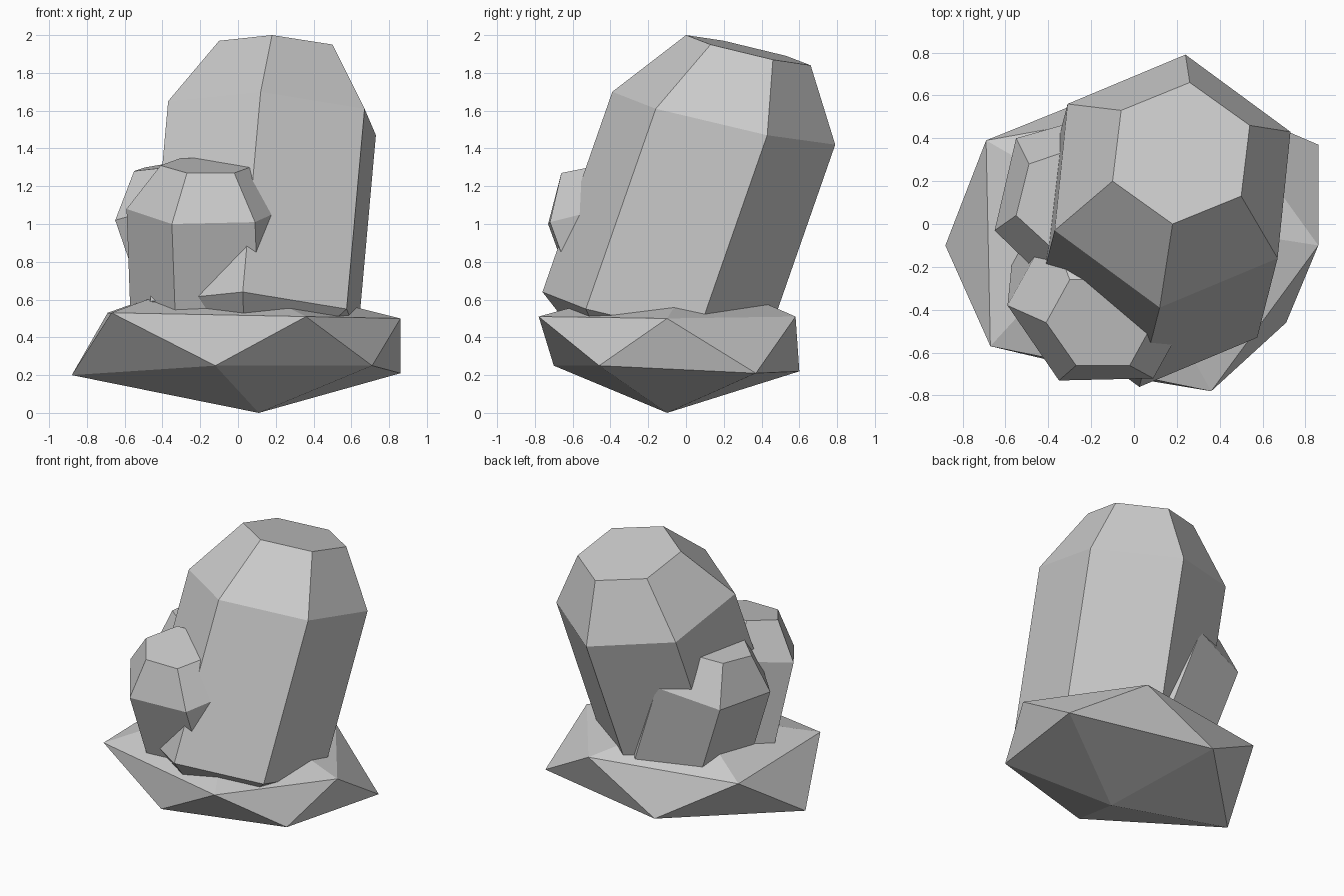
import bpy
import bmesh
from mathutils import Vector

cube = bpy.data.objects.get("Cube")
if cube:
    bpy.data.objects.remove(cube)

stone = bpy.data.materials.new("stone_grey")
stone.use_nodes = True
GREY = (0.6, 0.6, 0.6, 1)
stone.diffuse_color = GREY
stone.node_tree.nodes["Principled BSDF"].inputs["Base Color"].default_value = GREY


def finish(name, bm):
    bmesh.ops.recalc_face_normals(bm, faces=bm.faces)
    mesh = bpy.data.meshes.new(name)
    bm.to_mesh(mesh)
    bm.free()
    mesh.materials.append(stone)
    obj = bpy.data.objects.new(name, mesh)
    bpy.context.collection.objects.link(obj)


def hexagon(a, b, c):
    """Complete a hexagon from three neighbouring corners; returns corners and centre."""
    a, b, c = Vector(a), Vector(b), Vector(c)
    centre = a + c - b
    return [a, b, c] + [2 * centre - p for p in (a, b, c)], centre


def crystal(name, cap, shoulder, axis, foot_length):
    """Hexagonal shaft with a tapered top and a tapered foot."""
    top, _ = hexagon(*cap)
    upper, centre = hexagon(*shoulder)
    axis = Vector(axis)
    lower = [p + axis for p in upper]
    foot = [(p - centre) * 0.7 + centre + axis * (1 + foot_length) for p in upper]
    bm = bmesh.new()
    rings = [[bm.verts.new(p) for p in ring] for ring in (top, upper, lower, foot)]
    bm.faces.new(rings[0])
    bm.faces.new(rings[-1])
    for r, s in zip(rings, rings[1:]):
        for i in range(6):
            j = (i + 1) % 6
            bm.faces.new((r[i], r[j], s[j], s[i]))
    finish(name, bm)


# Rock base: uneven twenty-sided boulder
low = [(-0.88, -0.1, 0.2), (-0.12, -0.7, 0.25), (0.71, -0.46, 0.25),
       (0.86, 0.37, 0.21), (-0.17, 0.6, 0.22)]
high = [(-0.67, -0.57, 0.53), (0.36, -0.78, 0.51), (0.86, -0.1, 0.5),
        (0.37, 0.58, 0.51), (-0.69, 0.39, 0.53)]
bm = bmesh.new()
bottom = bm.verts.new((0.11, -0.1, 0))
peak = bm.verts.new((-0.1, 0.05, 0.74))
low = [bm.verts.new(p) for p in low]
high = [bm.verts.new(p) for p in high]
for i in range(5):
    j = (i + 1) % 5
    bm.faces.new((bottom, low[i], low[j]))
    bm.faces.new((low[i], high[i], low[j]))
    bm.faces.new((high[i], high[j], low[j]))
    bm.faces.new((high[i], peak, high[j]))
finish("rock_base", bm)

# Crystals
crystal("large_crystal",
        [(-0.1, 0.2, 1.97), (0.18, 0, 2), (0.5, 0.13, 1.95)],
        [(-0.37, -0.03, 1.65), (0.12, -0.39, 1.7), (0.67, -0.16, 1.61)],
        (-0.095, -0.37, -1.06), 0.12)
crystal("front_crystal",
        [(-0.41, -0.46, 1.31), (-0.27, -0.66, 1.27), (-0.02, -0.66, 1.27)],
        [(-0.59, -0.38, 1.08), (-0.35, -0.73, 1.0), (0.09, -0.72, 1.01)],
        (0.02, 0.2, -0.55), 0.1)
crystal("side_crystal",
        [(-0.55, 0.04, 1.28), (-0.49, 0.28, 1.3), (-0.255, 0.36, 1.34)],
        [(-0.65, -0.03, 1.02), (-0.55, 0.4, 1.025), (-0.13, 0.52, 1.12)],
        (0.2, -0.04, -0.58), 0.1)
